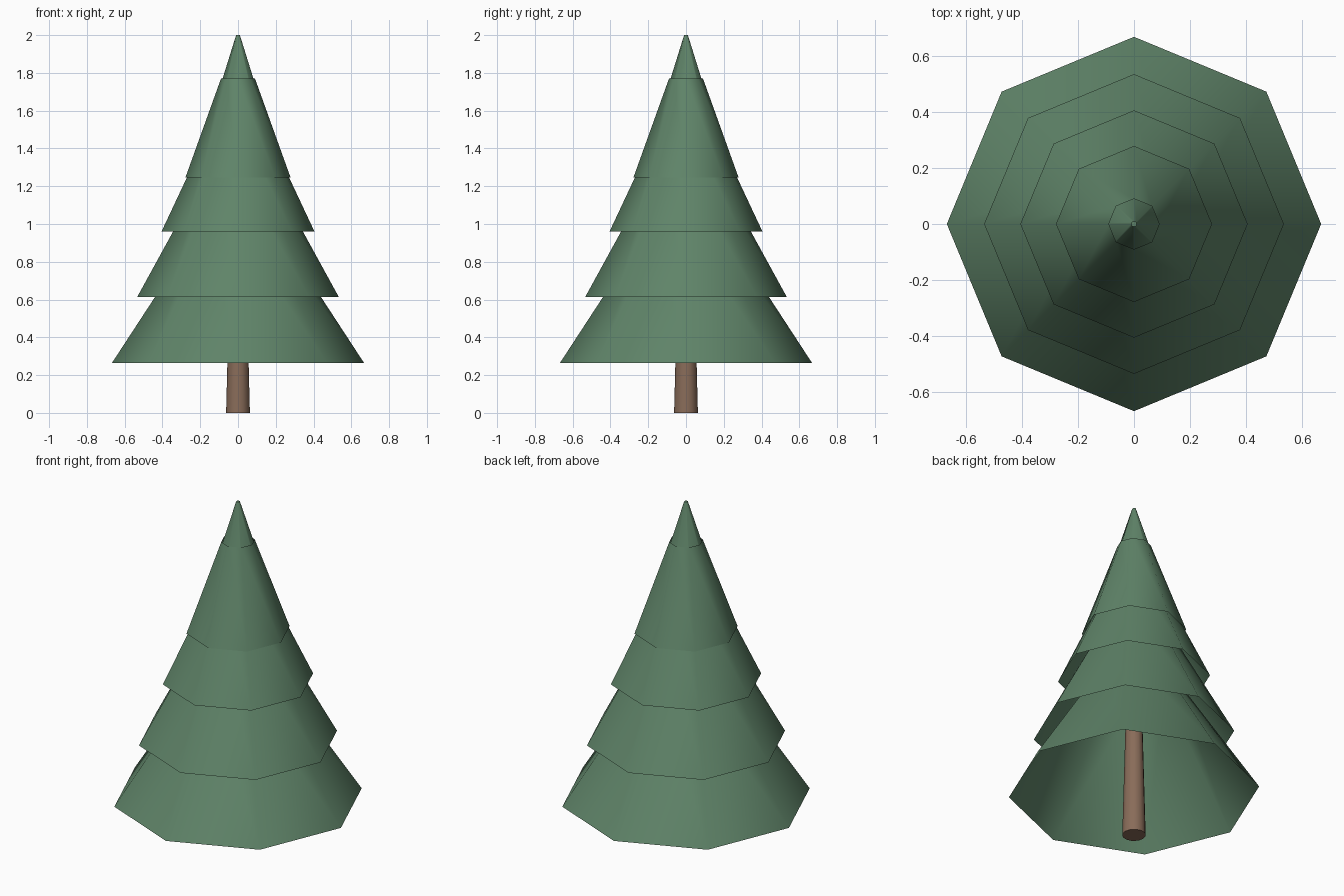
import bpy
import bmesh

if "Cube" in bpy.data.objects:
    bpy.data.objects.remove(bpy.data.objects["Cube"])


def material(name, color):
    mat = bpy.data.materials.new(name)
    mat.diffuse_color = color
    mat.use_nodes = True
    mat.node_tree.nodes["Principled BSDF"].inputs["Base Color"].default_value = mat.diffuse_color
    return mat


def frustum(name, sides, z0, r0, z1, r1, mat, cap_bottom=False, cap_top=False):
    """Tapered ring with corners on the x and y axes, optionally capped."""
    bm = bmesh.new()
    bmesh.ops.create_cone(bm, cap_ends=True, segments=sides,
                          radius1=r0, radius2=r1, depth=z1 - z0)
    bmesh.ops.translate(bm, verts=bm.verts, vec=(0, 0, (z0 + z1) / 2))
    bm.normal_update()
    drop = [f for f in bm.faces
            if (f.normal.z < -0.99 and not cap_bottom)
            or (f.normal.z > 0.99 and not cap_top)]
    bmesh.ops.delete(bm, geom=drop, context='FACES_ONLY')
    for f in bm.faces:
        f.smooth = abs(f.normal.z) < 0.99
    for e in bm.edges:
        if len(e.link_faces) == 2 and e.calc_face_angle() > 0.9:
            e.smooth = False
    mesh = bpy.data.meshes.new(name)
    bm.to_mesh(mesh)
    bm.free()
    mesh.materials.append(mat)
    obj = bpy.data.objects.new(name, mesh)
    bpy.context.collection.objects.link(obj)
    return obj


green = material("needles", (0.115, 0.23, 0.14, 1))
brown = material("bark", (0.25, 0.15, 0.10, 1))

# Trunk, running up inside the hollow branch tiers
frustum("trunk", 12, 0.0, 0.063, 1.3, 0.03, brown, True, True)

# Branch tiers: hollow octagonal skirts (bottom z, radius, top z, radius)
tiers = [
    (0.265, 0.667, 0.96, 0.213),
    (0.613, 0.534, 1.275, 0.171),
    (0.96, 0.405, 1.545, 0.13),
    (1.247, 0.278, 1.77, 0.09),
    (1.55, 0.15, 2.0, 0.01),
]
for i, (z0, r0, z1, r1) in enumerate(tiers):
    last = i == len(tiers) - 1
    frustum("tree_tip" if last else f"branch_tier_{i + 1}",
            8, z0, r0, z1, r1, green, cap_top=last)
